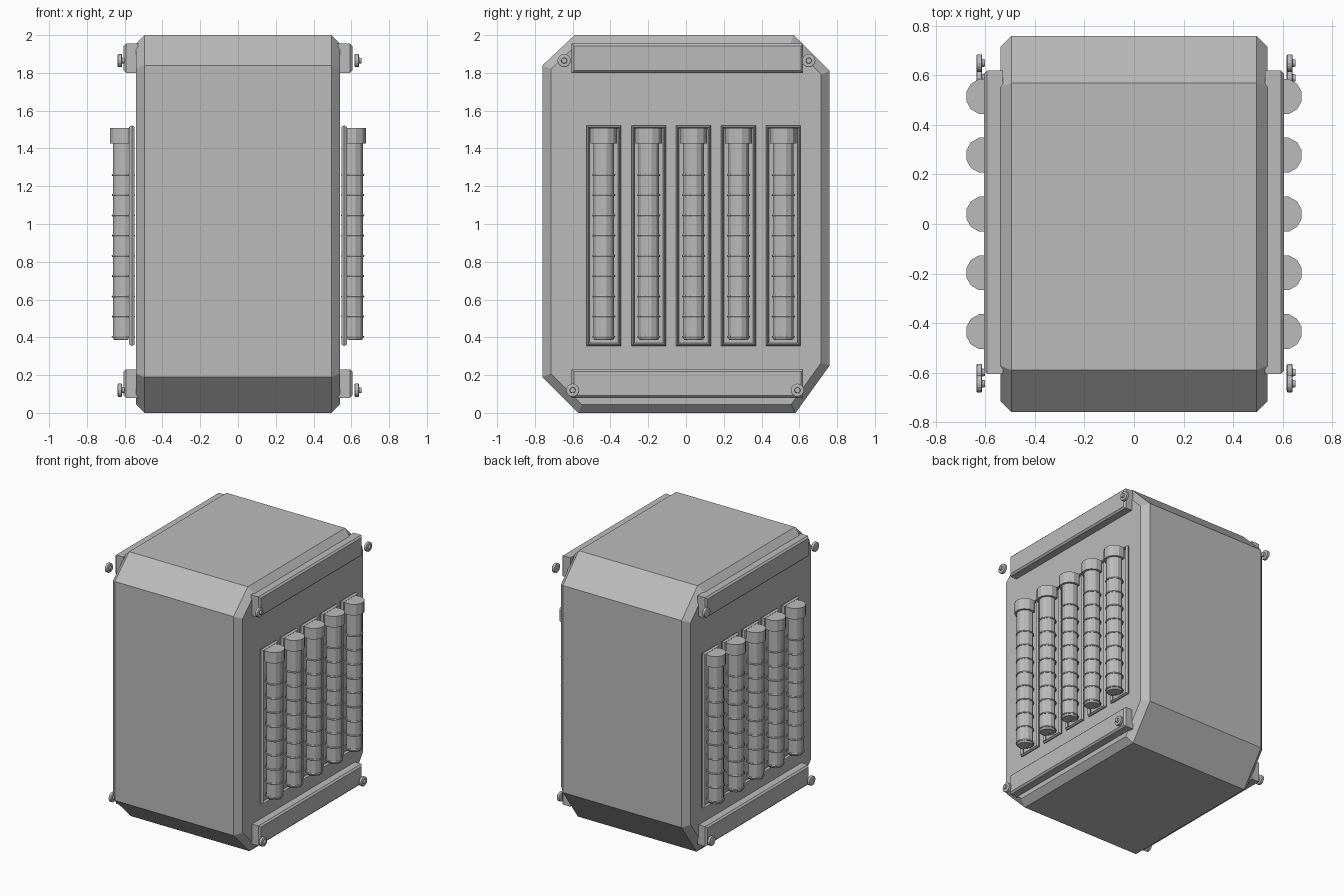
import bpy, bmesh, math
from mathutils import Vector

if "Cube" in bpy.data.objects:
    bpy.data.objects.remove(bpy.data.objects["Cube"])

grey = bpy.data.materials.new("plain grey")
grey.diffuse_color = (0.5, 0.5, 0.5, 1)
grey.use_nodes = True
grey.node_tree.nodes["Principled BSDF"].inputs["Base Color"].default_value = grey.diffuse_color


def finish(name, bm):
    bmesh.ops.recalc_face_normals(bm, faces=bm.faces)
    mesh = bpy.data.meshes.new(name)
    bm.to_mesh(mesh)
    bm.free()
    mesh.materials.append(grey)
    ob = bpy.data.objects.new(name, mesh)
    bpy.context.collection.objects.link(ob)
    return ob


def loft(bm, loops, closed=False):
    """Skin matching loops of points; cap the ends or close into a ring."""
    rows = [[bm.verts.new(p) for p in loop] for loop in loops]
    n = len(rows[0])
    for k in range(len(rows) if closed else len(rows) - 1):
        a, b = rows[k], rows[(k + 1) % len(rows)]
        for i in range(n):
            j = (i + 1) % n
            bm.faces.new((a[i], a[j], b[j], b[i]))
    if not closed:
        bm.faces.new(rows[0])
        bm.faces.new(rows[-1])


def inset(points, d):
    """Shrink a counter-clockwise convex outline by distance d."""
    out = []
    for i, p in enumerate(points):
        a, b = Vector(points[i - 1]), Vector(points[(i + 1) % len(points)])
        p = Vector(p)
        e, f = (p - a).normalized(), (b - p).normalized()
        n, m = Vector((-e.y, e.x)), Vector((-f.y, f.x))
        out.append(p + (n + m) * d / (1 + n.dot(m)))
    return out


# Main body: eight-sided outline with chamfered side rims
outline = [(-.76, .19), (-.57, 0), (.58, 0), (.76, .25),
           (.76, 1.81), (.57, 2), (-.59, 2), (-.76, 1.84)]
inner = inset(outline, .045)
bm = bmesh.new()
loft(bm, [[(x, y, z) for y, z in pts] for x, pts in
          ((-.54, inner), (-.495, outline), (.495, outline), (.54, inner))])
finish("body", bm)


def rail(name, s, z0, z1):
    """Long bar with a chamfered outer edge."""
    y0, y1, c = -.605, .62, .012
    bm = bmesh.new()
    loft(bm, [[(s * x, y0 + d, z0 + d), (s * x, y1 - d, z0 + d),
               (s * x, y1 - d, z1 - d), (s * x, y0 + d, z1 - d)]
              for x, d in ((.53, 0), (.593, 0), (.605, c))])
    finish(name, bm)


def d_loop(s, y, z, r):
    """Round outline with a flat back toward the body."""
    angles = [-120] + list(range(-105, 106, 30)) + [120]
    return [(s * (.607 + r * math.cos(math.radians(a))),
             y + r * math.sin(math.radians(a)), z) for a in angles]


def hoop(bm, s, y, z, r=.058, t=.006):
    """Thin band around a tube."""
    loops = []
    for k in range(12):
        a = math.radians(15 + 30 * k)
        loops.append([(s * .607 + (r + t * math.cos(b)) * math.cos(a),
                       y + (r + t * math.cos(b)) * math.sin(a),
                       z + t * math.sin(b))
                      for b in [math.tau * i / 6 for i in range(6)]])
    loft(bm, loops, closed=True)


def frame(bm, s, y):
    """Rectangular rim with a diamond-like section behind a tube."""
    section = [(.548, -.008), (.562, 0), (.577, -.008), (.562, -.016)]
    loft(bm, [[(s * x, y + sy * (.092 + d), zc + sz * d) for x, d in section]
              for sy, sz, zc in ((-1, -1, .354), (1, -1, .354),
                                 (1, 1, 1.522), (-1, 1, 1.522))], closed=True)


def disc_loop(x, y, z, r):
    return [(x, y + r * math.cos(math.tau * i / 16),
             z + r * math.sin(math.tau * i / 16)) for i in range(16)]


# Bolt positions in y and z
bolts = [(-.645, 1.865), (.65, 1.865), (-.6, .12), (.59, .12)]

for s, side in ((1, "right"), (-1, "left")):
    rail("upper_rail_" + side, s, 1.80, 1.955)
    rail("lower_rail_" + side, s, .08, .23)

    # Five ribbed tubes with caps and rims
    frames, tubes, caps, bands = (bmesh.new() for _ in range(4))
    for y in (-.435, -.197, .04, .278, .515):
        frame(frames, s, y)
        loft(tubes, [d_loop(s, y, .385, .05), d_loop(s, y, .395, .057),
                     d_loop(s, y, 1.43, .057)])
        loft(caps, [d_loop(s, y, 1.425, .073), d_loop(s, y, 1.508, .073)])
        for k in range(9):
            hoop(bands, s, y, .403 + .1072 * k)
    finish("tube_frames_" + side, frames)
    finish("tubes_" + side, tubes)
    finish("tube_caps_" + side, caps)
    finish("tube_bands_" + side, bands)

    # Stepped bolts at the rail ends, all pointing the same way
    x = .617 if s > 0 else -.637
    bm = bmesh.new()
    for y, z in bolts:
        loft(bm, [disc_loop(x + dx, y, z, r) for dx, r in
                  ((0, .03), (.003, .035), (.021, .035), (.024, .03),
                   (.024, .016), (.036, .014))])
    finish("bolts_" + side, bm)
